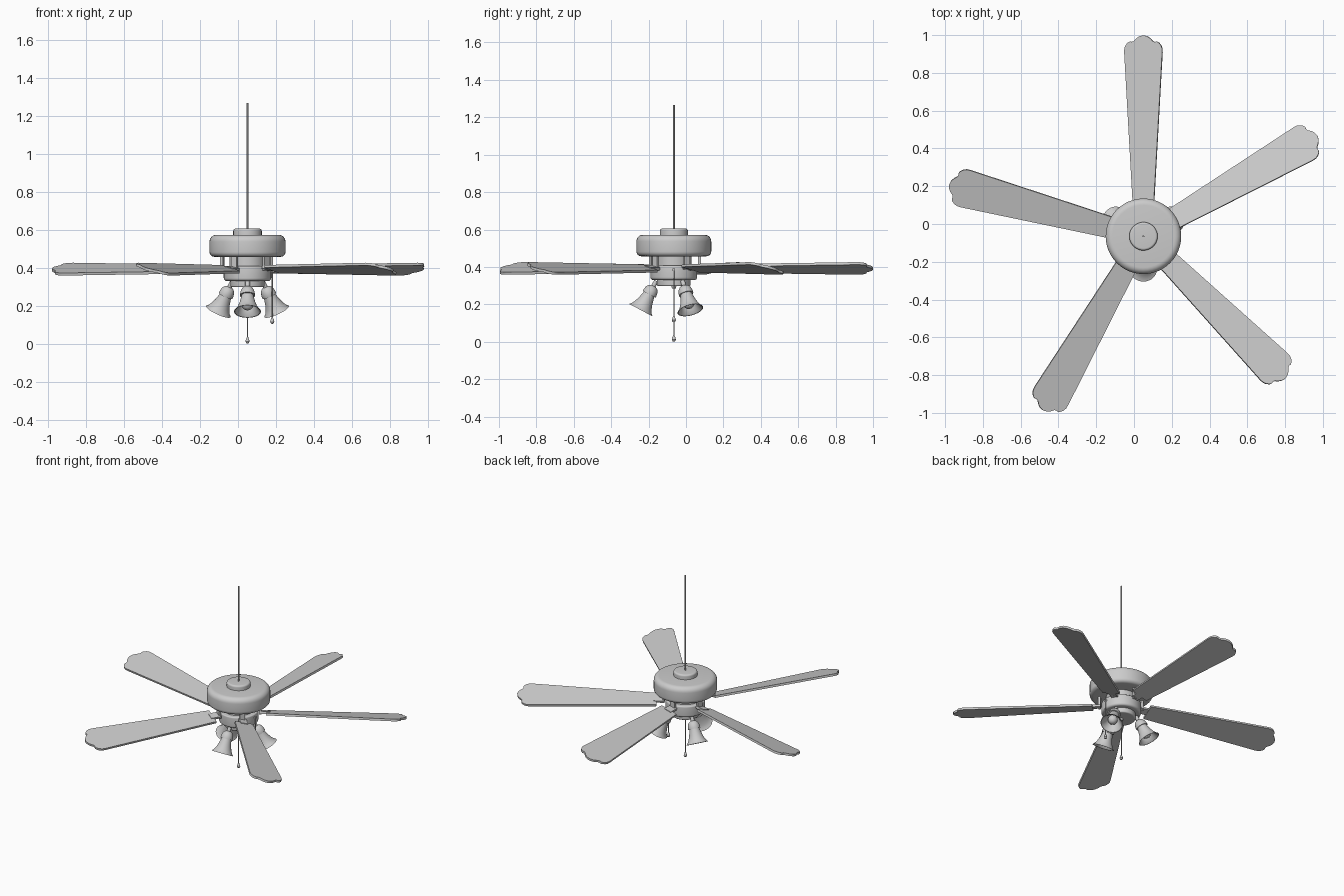
import bpy, bmesh, math
from mathutils import Matrix, Vector

if "Cube" in bpy.data.objects:
    bpy.data.objects.remove(bpy.data.objects["Cube"])

CX, CY = 0.05, -0.065
HUB = Matrix.Translation((CX, CY, 0))


def rot(deg, axis):
    return Matrix.Rotation(math.radians(deg), 4, axis)


def finish(name, bm, angle=35):
    bmesh.ops.recalc_face_normals(bm, faces=bm.faces)
    me = bpy.data.meshes.new(name)
    bm.to_mesh(me)
    bm.free()
    ob = bpy.data.objects.new(name, me)
    bpy.context.collection.objects.link(ob)
    bpy.ops.object.select_all(action='DESELECT')
    bpy.context.view_layer.objects.active = ob
    ob.select_set(True)
    bpy.ops.object.shade_smooth_by_angle(angle=math.radians(angle))
    return ob


def lathe(name, profile, mat=HUB, seg=48):
    """Spin (radius, z) points round the z axis, then place with mat."""
    bm = bmesh.new()
    vs = [bm.verts.new((r, 0, z)) for r, z in profile]
    es = [bm.edges.new(p) for p in zip(vs, vs[1:])]
    bmesh.ops.spin(bm, geom=vs + es, cent=(0, 0, 0), axis=(0, 0, 1),
                   angle=2 * math.pi, steps=seg, use_duplicate=False)
    bmesh.ops.remove_doubles(bm, verts=bm.verts, dist=1e-5)
    bm.transform(mat)
    return finish(name, bm)


def box(name, lo, hi, mat):
    bm = bmesh.new()
    bmesh.ops.create_cube(bm, size=1)
    lo, hi = Vector(lo), Vector(hi)
    bm.transform(mat @ Matrix.Translation((lo + hi) / 2) @ Matrix.Diagonal((*(hi - lo), 1)))
    return finish(name, bm)


def fillet(r, z, rad, a0, a1, n=6):
    """Arc of profile points around (r, z)."""
    return [(r + rad * math.cos(math.radians(a0 + (a1 - a0) * i / n)),
             z + rad * math.sin(math.radians(a0 + (a1 - a0) * i / n))) for i in range(n + 1)]


# Down rod, top cap and motor
lathe("down_rod", [(0, 0.59), (0.005, 0.59), (0.005, 1.265), (0, 1.265)], seg=12)
lathe("top_cap", [(0, 0.56), (0.075, 0.56)] + fillet(0.063, 0.593, 0.012, 0, 90) + [(0, 0.605)])
lathe("motor_housing", [(0, 0.457), (0.15, 0.457)] + fillet(0.175, 0.482, 0.025, -90, 0)
      + fillet(0.165, 0.537, 0.035, 0, 90) + [(0, 0.572)])

# Neck, switch housing and light kit plate
lathe("neck", [(0, 0.39), (0.095, 0.39), (0.095, 0.46), (0, 0.46)])
lathe("switch_housing", [(0, 0.33), (0.108, 0.33)] + fillet(0.11, 0.345, 0.015, -90, 0)
      + fillet(0.117, 0.4, 0.008, 0, 90) + [(0, 0.408)])
lathe("light_plate", [(0, 0.297), (0.08, 0.297)] + fillet(0.082, 0.305, 0.008, -90, 0)
      + [(0.09, 0.335), (0, 0.335)])
lathe("bottom_finial", [(0, 0.285), (0.01, 0.285), (0.014, 0.3), (0, 0.3)], seg=16)

# Blades with scalloped tips, pitched about their length
half = [(0.18, 0.058), (0.975, 0.104), (0.995, 0.103), (1.012, 0.096), (1.026, 0.084),
        (1.031, 0.073), (1.029, 0.062), (1.033, 0.052), (1.048, 0.038), (1.059, 0.021), (1.064, 0.0)]
outline = half + [(x, -y) for x, y in reversed(half[:-1])]
for i, ang in enumerate((30, 90, 165, 240, 315)):
    place = HUB @ rot(ang, 'Z')
    pitched = place @ Matrix.Translation((0, 0, 0.392)) @ rot(-15, 'X')
    bm = bmesh.new()
    face = bm.faces.new([bm.verts.new((x, y, -0.007)) for x, y in outline])
    ext = bmesh.ops.extrude_face_region(bm, geom=[face])
    bmesh.ops.translate(bm, vec=(0, 0, 0.014),
                        verts=[v for v in ext['geom'] if isinstance(v, bmesh.types.BMVert)])
    bm.transform(pitched)
    finish(f"blade_{i + 1}", bm)
    # Blade bracket: hanger post and foot
    box(f"bracket_post_{i + 1}", (0.13, -0.017, 0.385), (0.145, 0.017, 0.465), place)
    box(f"bracket_foot_{i + 1}", (0.13, -0.025, -0.004), (0.2, 0.025, 0.011), pitched)

# Three lamps, each leaning outward; local z points down the lamp axis
for i, ang in enumerate((30, 150, 270)):
    lamp = (HUB @ rot(ang, 'Z') @ Matrix.Translation((0.108, 0, 0.299))
            @ rot(180 - 28, 'Y'))
    lathe(f"lamp_arm_{i + 1}", [(0, -0.03), (0.012, -0.03), (0.012, 0.01), (0, 0.01)], lamp, 16)
    lathe(f"lamp_socket_{i + 1}", [(0, 0), (0.014, 0.001), (0.026, 0.008), (0.035, 0.022),
                                   (0.039, 0.04), (0.039, 0.052), (0, 0.052)], lamp, 32)
    outer = [(0.031, 0.05), (0.035, 0.068), (0.041, 0.092), (0.05, 0.117),
             (0.061, 0.137), (0.071, 0.147)]
    inner = [(r - 0.004, z) for r, z in reversed(outer)]
    lathe(f"lamp_shade_{i + 1}", outer + inner + outer[:1], lamp, 32)
    lathe(f"bulb_{i + 1}", [(0, 0.05), (0.013, 0.05), (0.015, 0.07)]
          + fillet(0, 0.105, 0.031, -55, 90, 10)[:-1] + [(0, 0.136)], lamp, 24)

# Pull chains with teardrop ends
for name, dx, top, low in (("centre", 0, 0.29, 0.0), ("side", 0.13, 0.385, 0.103)):
    at = Matrix.Translation((CX + dx, CY, 0))
    lathe(f"{name}_pull_chain", [(0, low + 0.025), (0.003, low + 0.025), (0.003, top), (0, top)], at, 8)
    lathe(f"{name}_chain_pendant", [(0, low), (0.007, low + 0.003), (0.011, low + 0.012),
                                    (0.008, low + 0.024), (0.003, low + 0.036), (0, low + 0.038)], at, 16)
box("side_chain_outlet", (0.115, -0.006, 0.379), (0.134, 0.006, 0.391), HUB)
